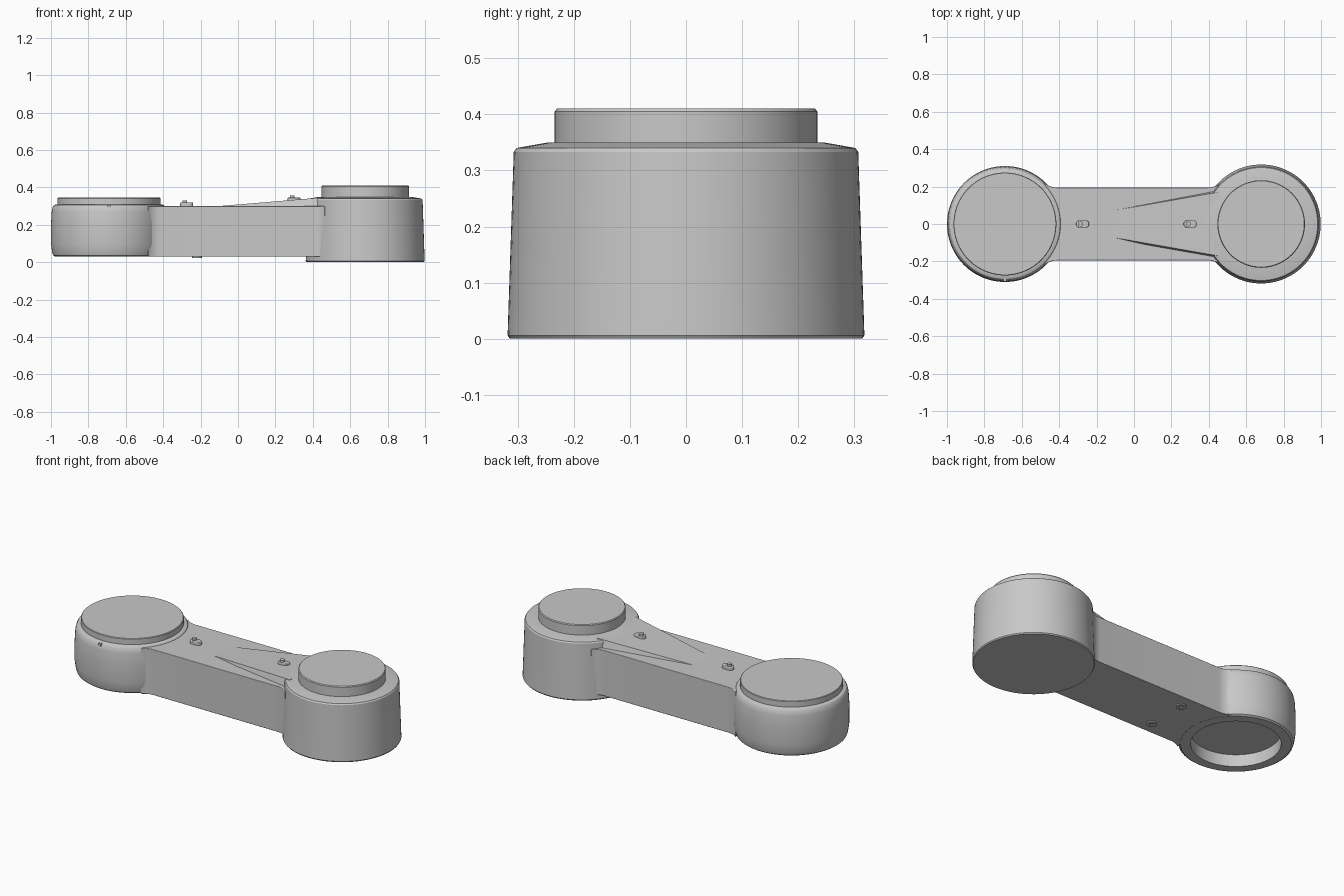
import bpy, bmesh
from math import sin, cos, pi, sqrt, atan2, radians
from mathutils import Vector

cube = bpy.data.objects.get("Cube")
if cube:
    bpy.data.objects.remove(cube, do_unlink=True)

grey = bpy.data.materials.new("light_grey")
grey.use_nodes = True
colour = (0.58, 0.58, 0.58, 1)
grey.diffuse_color = colour
grey.node_tree.nodes["Principled BSDF"].inputs["Base Color"].default_value = colour

LEFT_X, RIGHT_X = -0.69, 0.68
HALF, FILLET = 0.195, 0.1


def finish(name, bm, bevel=0):
    bmesh.ops.recalc_face_normals(bm, faces=bm.faces)
    mesh = bpy.data.meshes.new(name)
    bm.to_mesh(mesh)
    bm.free()
    mesh.materials.append(grey)
    ob = bpy.data.objects.new(name, mesh)
    bpy.context.collection.objects.link(ob)
    if bevel:
        mod = ob.modifiers.new("Bevel", "BEVEL")
        mod.width = bevel
        mod.segments = 3
        mod.limit_method = "ANGLE"
        mod.angle_limit = radians(50)
    bpy.ops.object.select_all(action="DESELECT")
    ob.select_set(True)
    bpy.context.view_layer.objects.active = ob
    bpy.ops.object.shade_smooth_by_angle(angle=radians(30))
    return ob


def lathe(name, x, profile, y=0, steps=96):
    """Spin a closed (radius, height) profile about a vertical axis."""
    bm = bmesh.new()
    verts = [bm.verts.new((x + r, y, z)) for r, z in profile]
    edges = [bm.edges.new(pair) for pair in zip(verts, verts[1:])]
    bmesh.ops.spin(bm, geom=verts + edges, cent=(x, y, 0), axis=(0, 0, 1),
                   angle=2 * pi, steps=steps, use_duplicate=False)
    bmesh.ops.remove_doubles(bm, verts=bm.verts, dist=0.0002)
    return finish(name, bm)


def prism(name, outline, low, high, bevel=0):
    bm = bmesh.new()
    face = bm.faces.new([bm.verts.new((x, y, low)) for x, y in outline])
    top = bmesh.ops.extrude_face_region(bm, geom=[face])["geom"]
    moved = [v for v in top if isinstance(v, bmesh.types.BMVert)]
    bmesh.ops.translate(bm, verts=moved, vec=(0, 0, high - low))
    return finish(name, bm, bevel)


def flare(cx, radius, side):
    """Points of the fillet from a housing circle to the straight beam edge."""
    dx = sqrt((radius + FILLET) ** 2 - (HALF + FILLET) ** 2)
    centre = Vector((cx + side * dx, HALF + FILLET))
    start = atan2(-(HALF + FILLET), -dx)
    pts = []
    for i in range(9):
        a = start + (-pi / 2 - start) * i / 8
        pts.append((centre.x + side * FILLET * cos(a), centre.y + FILLET * sin(a)))
    return pts


# Housings at both ends
lathe("left_housing", LEFT_X, [
    (0, 0.10), (0.235, 0.10), (0.235, 0.03), (0.288, 0.03), (0.298, 0.037),
    (0.304, 0.055), (0.31, 0.10), (0.31, 0.20), (0.306, 0.27), (0.301, 0.295),
    (0.294, 0.305), (0.283, 0.31), (0, 0.31)])
lathe("left_cap", LEFT_X, [
    (0, 0.30), (0.275, 0.30), (0.275, 0.342), (0.272, 0.345), (0, 0.345)])
lathe("right_housing", RIGHT_X, [
    (0, 0), (0.314, 0), (0.318, 0.006), (0.307, 0.333), (0.302, 0.34),
    (0.245, 0.35), (0, 0.35)])
lathe("right_cap", RIGHT_X, [
    (0, 0.34), (0.234, 0.34), (0.234, 0.405), (0.23, 0.41), (0, 0.41)])

# Beam with flared ends
upper = flare(LEFT_X, 0.305, 1) + flare(RIGHT_X, 0.31, -1)[::-1]
lower = [(x, -y) for x, y in reversed(upper)]
outline = upper + [(RIGHT_X - 0.2, 0)] + lower + [(LEFT_X + 0.26, 0)]
prism("beam", outline, 0.0305, 0.30, 0.014)

# Ramp rising along the beam to the right housing
bm = bmesh.new()
rows = []
for x, half, top in ((-0.11, 0.072, 0.2995), (0.46, 0.172, 0.347)):
    rows.append([bm.verts.new(p) for p in (
        (x, -half - 0.012, 0.28), (x, -half, top), (x, half, top), (x, half + 0.012, 0.28))])
for i in range(4):
    j = (i + 1) % 4
    bm.faces.new((rows[0][i], rows[0][j], rows[1][j], rows[1][i]))
for row in rows:
    bm.faces.new(row)
finish("ramp", bm)


# Oval catches on top of the beam
def catch(name, x, base):
    pill = []
    for i in range(24):
        a = 2 * pi * (i + 0.5) / 24
        pill.append((x + (0.015 if cos(a) > 0 else -0.015) + 0.02 * cos(a), 0.02 * sin(a)))
    prism(name, pill, base - 0.02, base + 0.017, 0.004)
    lathe(name + "_pin", x - 0.01, [(0, base), (0.013, base), (0.013, base + 0.028),
                                    (0, base + 0.028)], steps=24)


catch("left_catch", -0.275, 0.302)
catch("right_catch", 0.30, 0.328)

# Screws under the beam
for side, label in ((-1, "front"), (1, "back")):
    lathe(label + "_screw", -0.22, [
        (0, 0.029), (0.013, 0.029), (0.013, 0.024), (0.027, 0.024), (0.027, 0.04)],
        y=side * 0.118, steps=32)

# Small index mark on the left shoulder
prism("index_mark", [(LEFT_X - 0.008, -0.308), (LEFT_X + 0.008, -0.308),
                     (LEFT_X + 0.008, -0.29), (LEFT_X - 0.008, -0.29)], 0.29, 0.306)
